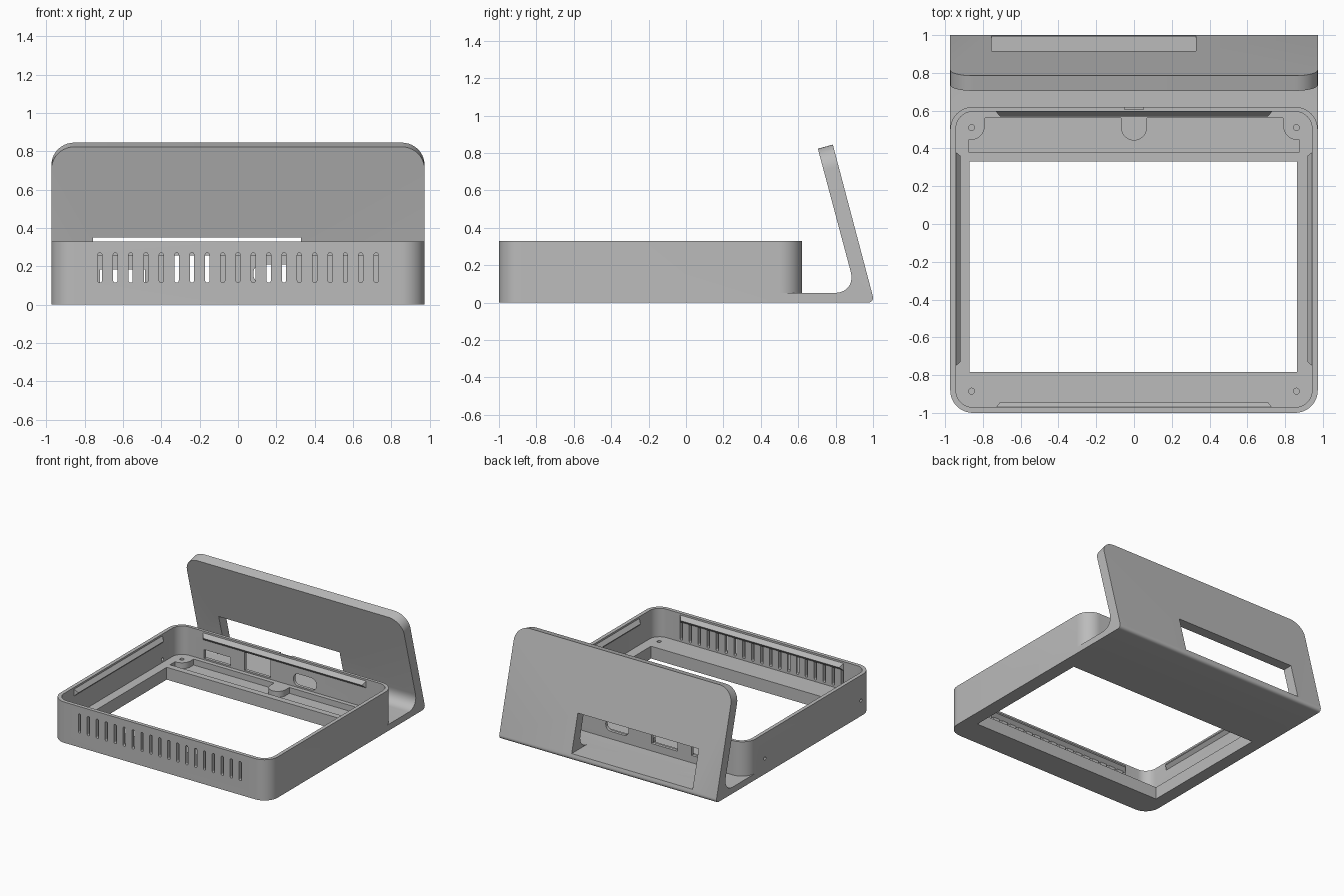
import bpy, bmesh
from math import sin, cos, radians, pi
from mathutils import Matrix

cube = bpy.data.objects.get("Cube")
if cube:
    bpy.data.objects.remove(cube)

grey = bpy.data.materials.new("mid_grey")
grey.use_nodes = True
grey.diffuse_color = (0.5, 0.5, 0.5, 1)
grey.node_tree.nodes["Principled BSDF"].inputs["Base Color"].default_value = (0.5, 0.5, 0.5, 1)


def finish(name, bm):
    bmesh.ops.recalc_face_normals(bm, faces=bm.faces)
    mesh = bpy.data.meshes.new(name)
    bm.to_mesh(mesh)
    bm.free()
    mesh.materials.append(grey)
    obj = bpy.data.objects.new(name, mesh)
    bpy.context.collection.objects.link(obj)
    return obj


def arc(cx, cy, r, start, end, steps=10):
    angles = [radians(start + (end - start) * i / steps) for i in range(steps + 1)]
    return [(cx + r * cos(a), cy + r * sin(a)) for a in angles]


def rounded(x0, x1, y0, y1, r):
    corners = [(x1 - r, y1 - r), (x0 + r, y1 - r), (x0 + r, y0 + r), (x1 - r, y0 + r)]
    return [p for i, (x, y) in enumerate(corners) for p in arc(x, y, r, 90 * i, 90 * i + 90)]


def rect(x0, x1, y0, y1):
    return [(x0, y0), (x1, y0), (x1, y1), (x0, y1)]


def prism_mesh(points, lo, hi, axis):
    place = {"x": lambda a, b, t: (t, a, b),
             "y": lambda a, b, t: (a, t, b),
             "z": lambda a, b, t: (a, b, t)}[axis]
    bm = bmesh.new()
    ends = [[bm.verts.new(place(a, b, t)) for a, b in points] for t in (lo, hi)]
    bm.faces.new(ends[0])
    bm.faces.new(ends[1])
    n = len(points)
    for i in range(n):
        j = (i + 1) % n
        bm.faces.new((ends[0][i], ends[0][j], ends[1][j], ends[1][i]))
    bmesh.ops.recalc_face_normals(bm, faces=bm.faces)
    return bm


def prism(name, points, lo, hi, axis="z"):
    return finish(name, prism_mesh(points, lo, hi, axis))


def combine(target, other, operation):
    mod = target.modifiers.new("boolean", "BOOLEAN")
    mod.operation = operation
    mod.solver = "EXACT"
    mod.object = other
    bpy.context.view_layer.objects.active = target
    bpy.ops.object.modifier_apply(modifier=mod.name)
    bpy.data.objects.remove(other)


def cut(points, lo, hi, axis="z"):
    combine(case, prism("cutter", points, lo, hi, axis), "DIFFERENCE")


W, FRONT, BACK, TOP = 0.973, -1.0, 0.62, 0.33
FLOOR, WALL = 0.1, 0.03

# Tray shell
case = prism("case_tray_and_stand", rounded(-W, W, FRONT, BACK, 0.12), 0, TOP)

# Leaning stand with its foot plate, rounded at the bend, heel and top corners
side = [(0.5, 0), (1.008, 0), (0.785, 0.845), (0.705, 0.823), (0.911, 0.052), (0.5, 0.052)]
bm = prism_mesh(side, -W, W, "x")


def bevel(test, size, steps):
    edges = [e for e in bm.edges if test(*(v.co for v in e.verts))]
    bmesh.ops.bevel(bm, geom=edges, offset=size, segments=steps, profile=0.5,
                    affect="EDGES", clamp_overlap=False)


bevel(lambda a, b: min(a.z, b.z) > 0.8 and abs(a.x - b.x) < 0.01, 0.12, 10)
bevel(lambda a, b: abs(a.x - b.x) > 1 and abs(a.y - 0.911) < 0.002 and a.z < 0.1, 0.115, 10)
bevel(lambda a, b: abs(a.x - b.x) > 1 and a.y > 1.0 and a.z < 0.01, 0.035, 6)
combine(case, finish("stand", bm), "UNION")

# Cavity, floor opening and cable window
cut(rounded(-W + WALL, W - WALL, FRONT + WALL, BACK - WALL + 0.005, 0.09), FLOOR, 1 / 2)
cut(rect(-0.87, 0.862, -0.783, 0.33), -0.1, 0.2)
cut(rect(-0.755, 0.328, 0.052, 0.35), 0.7, 1.1, "y")

# Sunken floor channel running around the screw bosses
half = [(0.875, 0.38), (0.875, 0.445)] + arc(0.865, 0.52, 0.075, -90, -180)
half += [(0.79, 0.56), (0.068, 0.56)] + arc(0, 0.51, 0.068, 0, -90)
cut(half + [(-x, y) for x, y in reversed(half[:-1])], 0.052, 0.2)

# Blind screw holes
for x in (-0.86, 0.86):
    for y in (-0.885, 0.51):
        cut(arc(x, y, 0.016, 0, 337.5, 15), 0.03, 0.2)

# Front vent slots
for i in range(19):
    x = (i - 9) * 0.08
    cut(rounded(x - 0.011, x + 0.011, 0.115, 0.27, 0.0105), -1.1, -0.9, "y")

# Rear ports and the rim notch
cut(rect(-0.72, -0.485, 0.112, 0.182), 0.57, 0.7, "y")
cut(rect(-0.36, -0.125, 0.112, 0.285), 0.57, 0.7, "y")
cut(rounded(0.08, 0.285, 0.112, 0.21, 0.045), 0.57, 0.7, "y")
cut(rect(-0.05, 0.05, 0.607, 0.7), 0.3, 0.4)

# Pin holes in one side wall
for y in (-0.85, 0.38):
    cut(arc(y, 0.125, 0.013, 0, 337.5, 15), -1.1, -0.9, "x")


# Wedge clips along the inside of each wall
def clip(name, x, y, length, angle):
    bm = bmesh.new()
    for s in (-1, 1):
        for co in ((s * length, -0.005, 0.322), (s * length, -0.005, 0.255),
                   (s * (length - 0.025), 0.025, 0.285)):
            bm.verts.new(co)
    bmesh.ops.convex_hull(bm, input=bm.verts)
    bm.transform(Matrix.Translation((x, y, 0)) @ Matrix.Rotation(angle, 4, "Z"))
    return finish(name, bm)


clip("front_clip", 0, FRONT + WALL, 0.735, 0)
clip("back_clip", 0, BACK - WALL + 0.005, 0.735, pi)
clip("right_clip", -W + WALL, -0.185, 0.57, -pi / 2)
clip("left_clip", W - WALL, -0.185, 0.57, pi / 2)

# Smooth the rounded corners, keep hard edges crisp
bpy.ops.object.select_all(action="DESELECT")
case.select_set(True)
bpy.context.view_layer.objects.active = case
bpy.ops.object.shade_smooth_by_angle(angle=radians(30))
